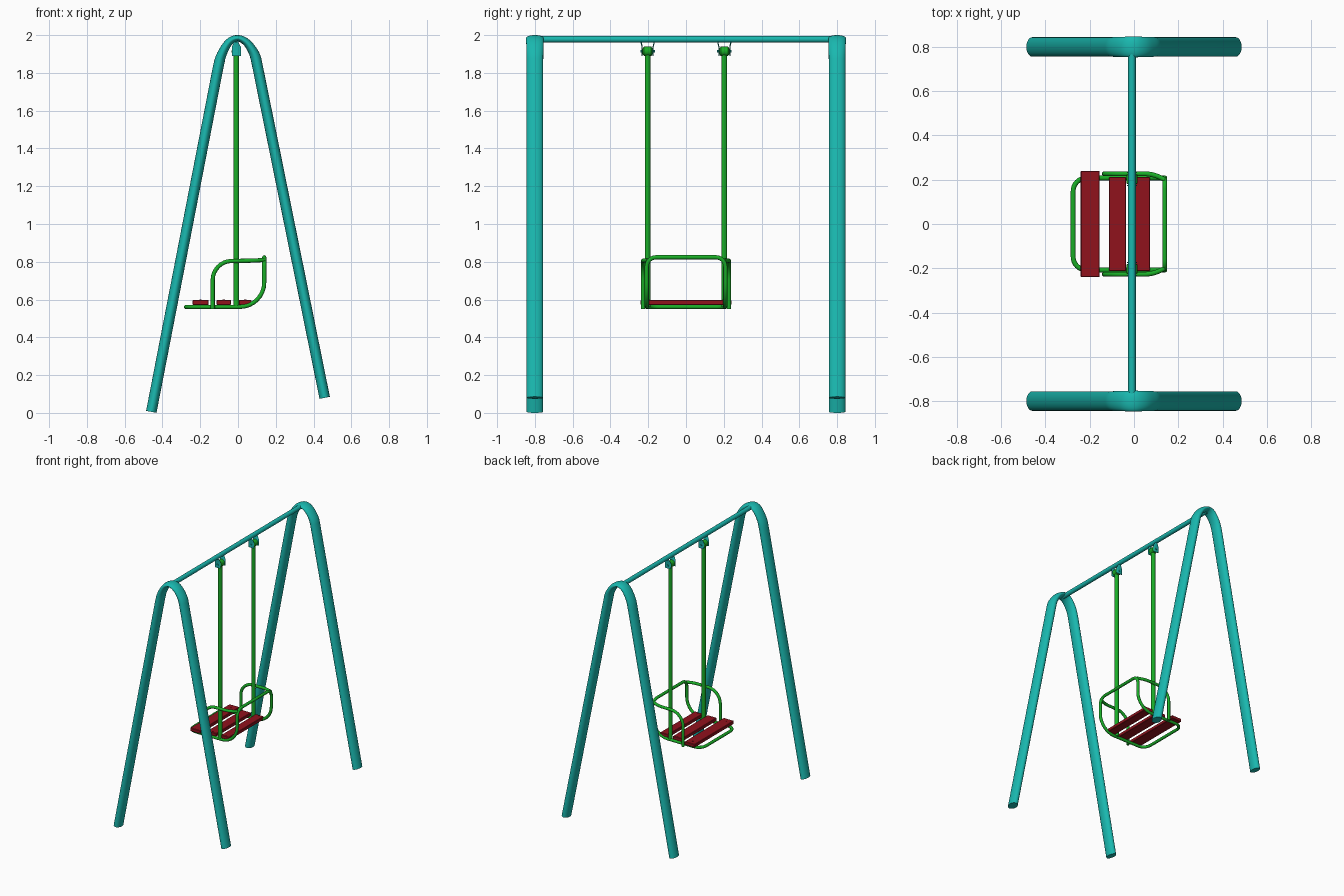
import bpy, bmesh, math
from mathutils import Vector, Matrix, Quaternion

if "Cube" in bpy.data.objects:
    bpy.data.objects.remove(bpy.data.objects["Cube"])


def material(name, rgb):
    m = bpy.data.materials.new(name)
    m.diffuse_color = (*rgb, 1)
    m.use_nodes = True
    m.node_tree.nodes["Principled BSDF"].inputs["Base Color"].default_value = m.diffuse_color
    return m


TEAL = material("teal paint", (0.01, 0.48, 0.43))
GREEN = material("green paint", (0.01, 0.42, 0.02))
RED = material("red wood", (0.28, 0.006, 0.012))


def finish(name, bm, mat, angle=40):
    bmesh.ops.recalc_face_normals(bm, faces=bm.faces[:])
    me = bpy.data.meshes.new(name)
    bm.to_mesh(me)
    bm.free()
    me.materials.append(mat)
    me.shade_smooth()
    me.set_sharp_from_angle(angle=math.radians(angle))
    ob = bpy.data.objects.new(name, me)
    bpy.context.collection.objects.link(ob)
    return ob


def sweep(name, path, mat, ra, rb=None, side=None, sides=16):
    """Tube along a path; ra is the half width along side, rb across it."""
    pts = [Vector(p) for p in path]
    n = len(pts)
    ra = ra if isinstance(ra, list) else [ra] * n
    rb = rb or ra
    tans = [(pts[min(i + 1, n - 1)] - pts[max(i - 1, 0)]).normalized() for i in range(n)]
    a = Vector(side) if side else tans[0].orthogonal().normalized()
    bm = bmesh.new()
    rings = []
    for i, (p, t) in enumerate(zip(pts, tans)):
        if i:
            a = tans[i - 1].rotation_difference(t) @ a
        a = (a - t * a.dot(t)).normalized()
        b = t.cross(a)
        rings.append([bm.verts.new(p + a * ra[i] * math.cos(u) + b * rb[i] * math.sin(u))
                      for u in (2 * math.pi * k / sides for k in range(sides))])
    for r, s in zip(rings, rings[1:]):
        for k in range(sides):
            bm.faces.new((r[k], r[(k + 1) % sides], s[(k + 1) % sides], s[k]))
    bm.faces.new(rings[0])
    bm.faces.new(rings[-1])
    return finish(name, bm, mat)


def rounded(corners, radii, steps=8):
    """Polyline with filleted inner corners."""
    c = [Vector(p) for p in corners]
    out = [c[0]]
    for i, r in enumerate(radii, 1):
        p0 = c[i] + (c[i - 1] - c[i]).normalized() * r
        p3 = c[i] + (c[i + 1] - c[i]).normalized() * r
        p1, p2 = p0.lerp(c[i], 0.5523), p3.lerp(c[i], 0.5523)
        for k in range(steps + 1):
            t = k / steps
            out.append(p0 * (1 - t)**3 + p1 * 3 * t * (1 - t)**2 + p2 * 3 * t * t * (1 - t) + p3 * t**3)
    return out + [c[-1]]


def catmull(pts, steps=4):
    p = [Vector(q) for q in pts]
    out = []
    for i in range(1, len(p) - 2):
        a, b, c, d = p[i - 1:i + 3]
        for k in range(steps):
            t = k / steps
            out.append(0.5 * (2 * b + (c - a) * t + (2 * a - 5 * b + 4 * c - d) * t * t
                              + (3 * b - a - 3 * c + d) * t**3))
    return out + [p[-2]]


def box(name, lo, hi, mat, bevel=0.003):
    lo, hi = Vector(lo), Vector(hi)
    bm = bmesh.new()
    bmesh.ops.create_cube(bm, size=1, matrix=Matrix.Translation((lo + hi) / 2)
                          @ Matrix.Diagonal((*(hi - lo), 1)))
    bmesh.ops.bevel(bm, geom=bm.edges[:], offset=bevel, segments=1, affect='EDGES')
    return finish(name, bm, mat, 30)


# A-frames: one bent oval pipe each, flattened at the bend, one leg shorter
bend = catmull([(-0.125, 0, 1.73), (-0.106, 0, 1.825), (-0.087, 0, 1.896), (-0.048, 0, 1.962),
                (-0.003, 0, 1.984), (0.042, 0, 1.964), (0.075, 0, 1.922), (0.096, 0, 1.872),
                (0.117, 0, 1.77)])
frame = [Vector((-0.459, 0, 0.0055))] + bend + [Vector((0.459, 0, 0.08))]
flat = [max(0.0, 1 - abs(p.x + 0.003) / 0.095) ** 0.7 for p in frame]
for label, y in (("front", -0.8), ("back", 0.8)):
    sweep(label + "_a_frame", [p + Vector((0, y, 0)) for p in frame], TEAL,
          [0.044 + 0.003 * f for f in flat], [0.028 - 0.012 * f for f in flat], (0, 1, 0), 32)

# Top bar
X = -0.009
sweep("top_bar", [(X, -0.8, 1.978), (X, 0.8, 1.978)], TEAL, 0.017, sides=24)

# Hangers and their pivots
for label, s in (("front", -1), ("back", 1)):
    y = 0.203 * s
    sweep(label + "_hanger_rod", [(X, y, 0.56), (X, y, 1.9)], GREEN, 0.015)
    sweep(label + "_pivot_eye", [(X, y - 0.026, 1.914), (X, y - 0.019, 1.914),
                                 (X, y + 0.019, 1.914), (X, y + 0.026, 1.914)],
          GREEN, [0.016, 0.025, 0.025, 0.016], sides=20)
    sweep(label + "_pivot_pin", [(X, y - 0.038, 1.914), (X, y + 0.038, 1.914)], TEAL, 0.007, sides=8)
    for e in (-1, 1):
        sweep(label + "_bracket_strap", [(X, y + e * 0.029, 1.89), (X, y + e * 0.029, 1.938),
                                         (X, y + e * 0.036, 1.967)],
              TEAL, [0.024, 0.024, 0.008], [0.003] * 3, (1, 0, 0), 12)

# Seat frame: one closed pipe forming front edge, sides, back posts and back rail
loop = [(-0.275, 0, 0.561), (-0.275, 0.208, 0.561), (0.139, 0.208, 0.561), (0.139, 0.208, 0.824),
        (0.139, -0.208, 0.824), (0.139, -0.208, 0.561), (-0.275, -0.208, 0.561), (-0.275, 0, 0.561)]
sweep("seat_frame", rounded(loop, [0.06, 0.13, 0.05, 0.05, 0.13, 0.06]), GREEN, 0.011)

# Armrests
for label, s in (("front", -1), ("back", 1)):
    arm = [(-0.134, s * 0.227, 0.55), (-0.134, s * 0.227, 0.803), (0.085, s * 0.227, 0.806),
           (0.139, s * 0.2, 0.81)]
    sweep(label + "_armrest", rounded(arm, [0.1, 0.035]), GREEN, 0.011)

# Seat slats with bolt heads
for i, (x0, x1, w) in enumerate(((-0.241, -0.155, 0.24), (-0.114, -0.036, 0.212),
                                 (0.004, 0.072, 0.212)), 1):
    box(f"seat_slat_{i}", (x0, -w, 0.572), (x1, w, 0.597), RED)
    for s in (-1, 1):
        xc = (x0 + x1) / 2
        sweep(f"slat_bolt_{i}", [(xc, s * 0.2, 0.59), (xc, s * 0.2, 0.599)], RED, 0.006, sides=10)
